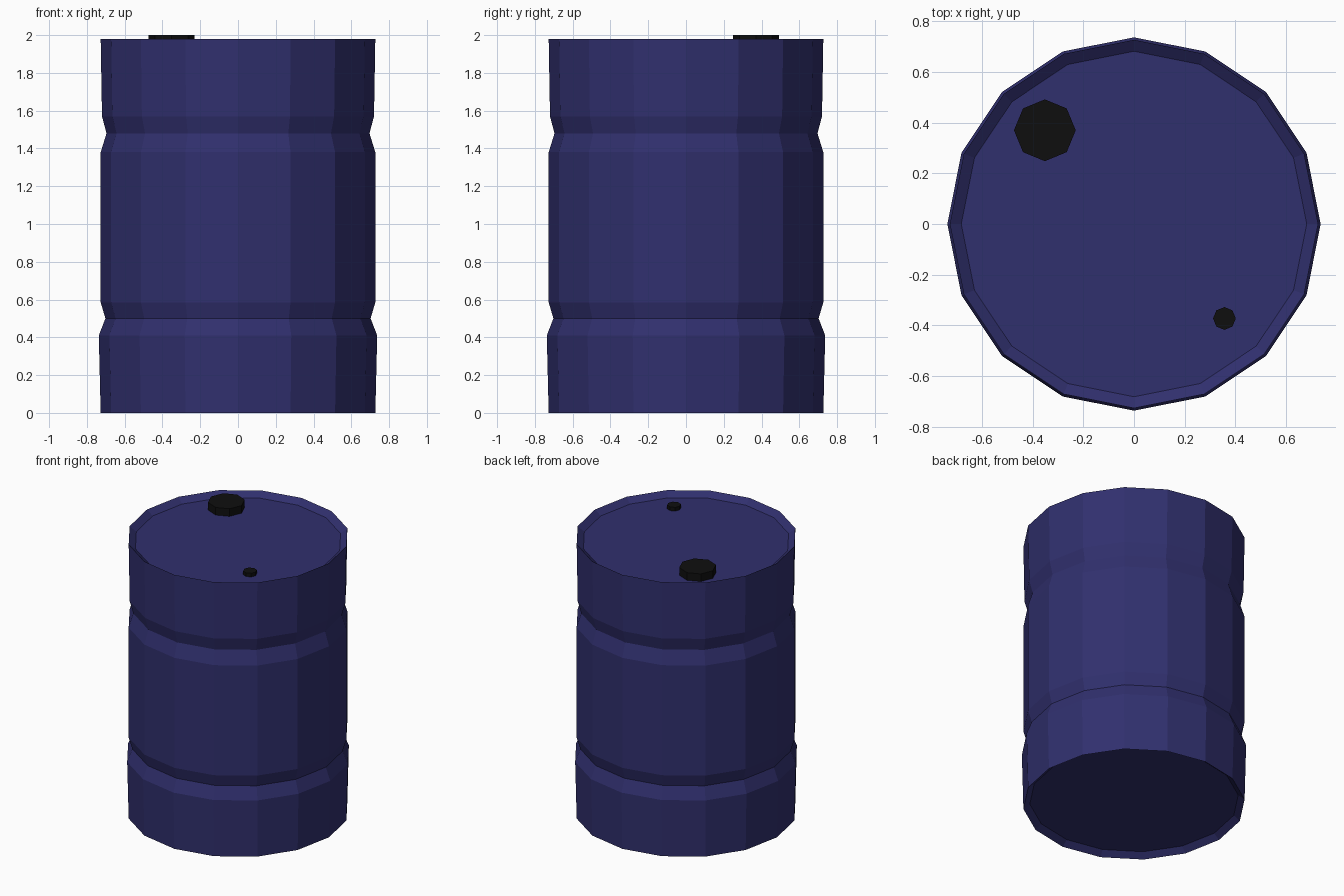
import bpy, bmesh, math

if "Cube" in bpy.data.objects:
    bpy.data.objects.remove(bpy.data.objects["Cube"])


def material(name, colour):
    m = bpy.data.materials.new(name)
    m.diffuse_color = (*colour, 1)
    m.use_nodes = True
    m.node_tree.nodes["Principled BSDF"].inputs["Base Color"].default_value = m.diffuse_color
    return m


navy = material("navy blue", (0.030, 0.029, 0.155))
black = material("cap black", (0.0045, 0.0045, 0.0045))


def lathe(name, profile, sides, mat, centre=(0, 0)):
    """Closed solid of revolution from (radius, z) pairs, bottom to top."""
    bm = bmesh.new()
    rings = []
    for r, z in profile:
        ring = []
        for i in range(sides):
            a = 2 * math.pi * i / sides
            ring.append(bm.verts.new((centre[0] + r * math.cos(a),
                                      centre[1] + r * math.sin(a), z)))
        rings.append(ring)
    for low, high in zip(rings, rings[1:]):
        for i in range(sides):
            j = (i + 1) % sides
            bm.faces.new((low[i], low[j], high[j], high[i]))
    bm.faces.new(rings[0][::-1])
    bm.faces.new(rings[-1])
    mesh = bpy.data.meshes.new(name)
    bm.to_mesh(mesh)
    bm.free()
    mesh.materials.append(mat)
    obj = bpy.data.objects.new(name, mesh)
    bpy.context.collection.objects.link(obj)
    return obj


LID = 1.945

# Drum body: recessed base, two pinched grooves, recessed lid
lathe("drum_body", [
    (0.685, 0.035), (0.727, 0.0),
    (0.737, 0.41), (0.702, 0.50), (0.727, 0.585),
    (0.727, 1.38), (0.696, 1.48), (0.720, 1.57),
    (0.727, 1.98), (0.682, LID),
], 16, navy)

# Filler caps on the lid
lathe("large_cap", [(0.122, LID - 0.005), (0.122, 2.0)], 8, black, (-0.352, 0.37))
lathe("small_cap", [(0.045, LID - 0.005), (0.045, 1.972)], 8, black, (0.357, -0.373))
